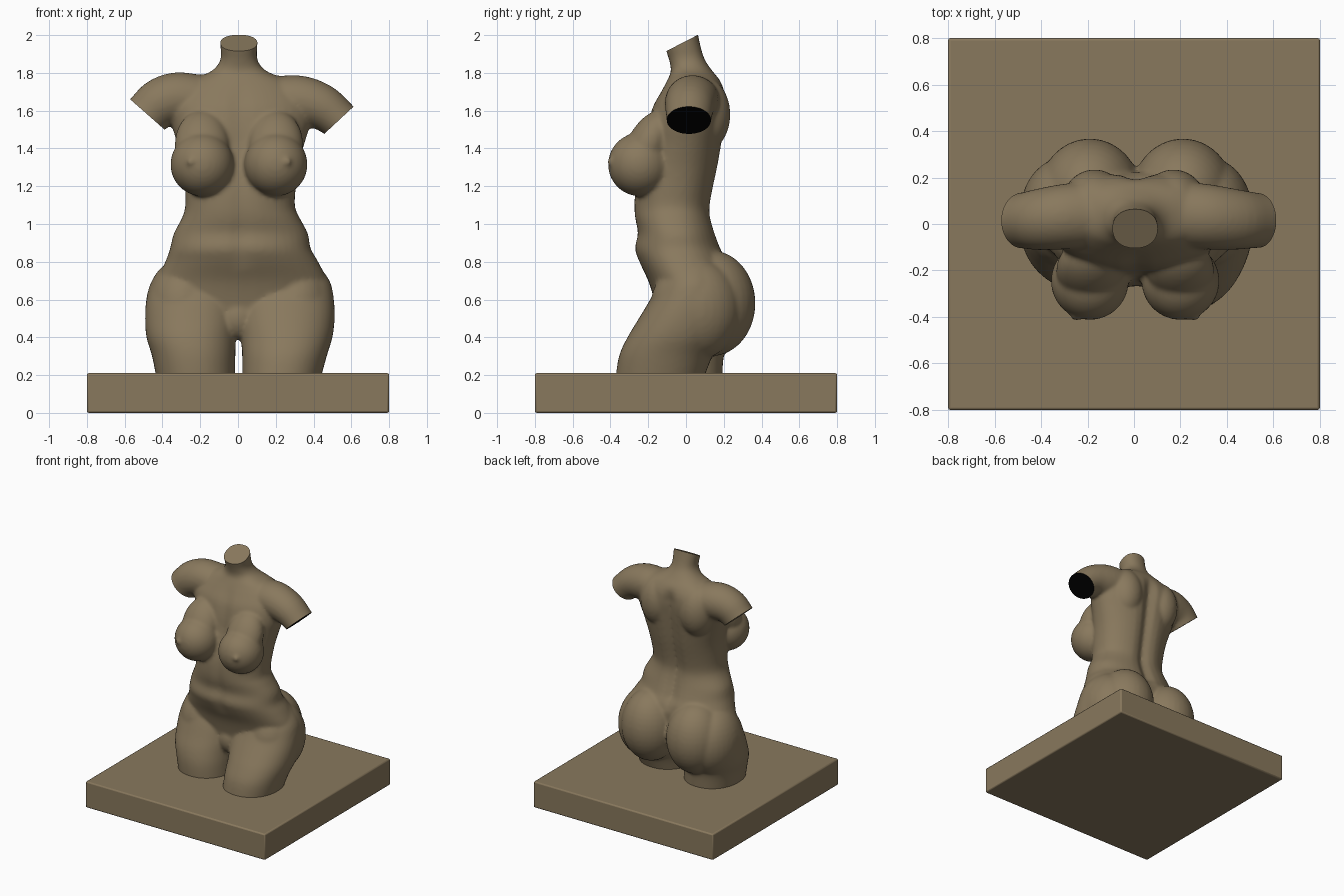
import bpy, bmesh, math
from mathutils import Vector, Matrix

if "Cube" in bpy.data.objects:
    bpy.data.objects.remove(bpy.data.objects["Cube"])


def material(name, rgb):
    m = bpy.data.materials.new(name)
    m.diffuse_color = (*rgb, 1)
    m.use_nodes = True
    m.node_tree.nodes["Principled BSDF"].inputs["Base Color"].default_value = m.diffuse_color
    return m


clay = material("clay_brown", (0.25, 0.19, 0.11))
black = material("black", (0.0, 0.0, 0.0))
bm = bmesh.new()
N = 40


def spline(rows, steps=4):
    """Smoothly resample rows of numbers."""
    out = []
    for i in range(len(rows) - 1):
        p0, p1, p2, p3 = (rows[max(0, min(len(rows) - 1, i + k))] for k in (-1, 0, 1, 2))
        for s in range(steps):
            t = s / steps
            out.append([0.5 * (2 * b + (c - a) * t + (2 * a - 5 * b + 4 * c - d) * t * t
                               + (3 * b - a - 3 * c + d) * t ** 3)
                        for a, b, c, d in zip(p0, p1, p2, p3)])
    return out + [list(rows[-1])]


def loft(rings):
    """Skin closed rings of points and cap both ends."""
    vs = [[bm.verts.new(p) for p in r] for r in rings]
    for a, b in zip(vs, vs[1:]):
        for i in range(N):
            j = (i + 1) % N
            bm.faces.new((a[i], a[j], b[j], b[i]))
    bm.faces.new(vs[0][::-1])
    bm.faces.new(vs[-1])


def upright(rows, power=2.0, back=0.0, front=0.0):
    """Loft of level sections: z, left, right, front, back, with centre grooves."""
    rings = []
    for z, xl, xr, yf, yb in spline(rows):
        ring = []
        for i in range(N):
            a = 2 * math.pi * i / N
            c, s = math.cos(a), math.sin(a)
            x = (xr - xl) / 2 * math.copysign(abs(c) ** (2 / power), c)
            y = (yb - yf) / 2 * math.copysign(abs(s) ** (2 / power), s)
            g = math.exp(-(x / 0.05) ** 2) * max(0, min(1, (z - 0.75) / 0.1, (1.75 - z) / 0.1))
            y -= g * (back if s > 0 else -front)
            ring.append(((xl + xr) / 2 + x, (yf + yb) / 2 + y, z))
        rings.append(ring)
    loft(rings)


def blob(center, radii, tilt=0.0):
    m = (Matrix.Translation(center) @ Matrix.Rotation(tilt, 4, 'X')
         @ Matrix.Diagonal((*radii, 1)))
    bmesh.ops.create_uvsphere(bm, u_segments=32, v_segments=20, radius=1, matrix=m)


def arm(rows):
    """Tube in the xz plane: x, y, z, radius in plane, radius in y."""
    rows = spline(rows)
    rings = []
    for k, (x, y, z, r, ry) in enumerate(rows):
        p, q = rows[max(0, k - 1)], rows[min(len(rows) - 1, k + 1)]
        d = Vector((q[0] - p[0], 0, q[2] - p[2])).normalized()
        n = Vector((-d.z, 0, d.x))
        rings.append([Vector((x, y, z)) + n * r * math.cos(2 * math.pi * i / N)
                      + Vector((0, ry * math.sin(2 * math.pi * i / N), 0)) for i in range(N)])
    loft(rings)


# Trunk and neck
upright([(0.42, -.12, .12, -.13, .12), (0.50, -.30, .32, -.15, .18), (0.60, -.44, .46, -.17, .20),
         (0.70, -.43, .47, -.20, .22), (0.80, -.385, .425, -.25, .22), (0.87, -.36, .385, -.275, .19),
         (0.95, -.34, .37, -.26, .16), (1.03, -.298, .328, -.275, .138), (1.09, -.28, .302, -.28, .135),
         (1.18, -.28, .305, -.275, .15), (1.30, -.29, .32, -.25, .175), (1.42, -.32, .35, -.22, .195),
         (1.52, -.35, .38, -.205, .21), (1.62, -.37, .39, -.18, .22), (1.70, -.33, .35, -.135, .21),
         (1.76, -.25, .27, -.10, .18), (1.81, -.14, .15, -.08, .14), (1.87, -.093, .103, -.09, .10),
         (1.95, -.094, .103, -.115, .075), (2.08, -.10, .108, -.14, .05)],
        power=2.2, back=0.04, front=0.014)

# Thighs, one set slightly forward
upright([(0.17, .022, .435, -.375, .09), (0.30, .022, .47, -.355, .14), (0.40, .015, .50, -.31, .20),
         (0.50, .0, .512, -.25, .22), (0.60, .0, .508, -.19, .22), (0.70, .05, .485, -.14, .20),
         (0.80, .10, .41, -.10, .16)], power=2.15)
upright([(0.17, -.43, -.014, -.285, .19), (0.30, -.455, -.014, -.285, .20), (0.40, -.485, -.01, -.265, .22),
         (0.50, -.492, .0, -.225, .22), (0.60, -.485, .0, -.185, .22), (0.70, -.45, -.05, -.14, .20),
         (0.80, -.37, -.10, -.10, .16)], power=2.15)

# Lower front of the pelvis
blob((0, -.09, .50), (.11, .085, .11))

# Paired masses: seat, hips, shoulder blades, bust
for s, dx in ((-1, 0.0), (1, 0.02)):
    blob((s * .19 + dx, .133, .58), (.22, .235, .28))
    blob((s * .29 + dx, .05, .55), (.20, .24, .27))
    blob((s * .17, .09, 1.58), (.14, .145, .20))
    blob((s * .19 + dx * .5, -.245, 1.315), (.168, .168, .168))
    blob((s * .19 + dx * .5, -.20, 1.42), (.145, .11, .20), -.5)
    blob((s * .25 + dx * .5, -.39, 1.33), (.024, .03, .024))

# Shoulders and upper arm stumps
arm([(.10, .05, 1.66, .13, .12), (.21, .04, 1.655, .13, .14), (.33, .03, 1.65, .135, .14),
     (.44, .02, 1.62, .122, .13), (.535, .015, 1.55, .106, .118), (.65, .01, 1.44, .10, .11)])
arm([(-.10, .05, 1.66, .13, .12), (-.20, .04, 1.66, .13, .14), (-.32, .03, 1.665, .138, .14),
     (-.41, .02, 1.64, .132, .132), (-.48, .015, 1.58, .122, .12), (-.59, .01, 1.47, .115, .11)])

# Fuse everything into one smooth sculpted body
bmesh.ops.recalc_face_normals(bm, faces=bm.faces)
mesh = bpy.data.meshes.new("torso")
bm.to_mesh(mesh)
bm.free()
torso = bpy.data.objects.new("torso", mesh)
bpy.context.collection.objects.link(torso)
bpy.context.view_layer.objects.active = torso
torso.select_set(True)
rm = torso.modifiers.new("fuse", 'REMESH')
rm.mode = 'VOXEL'
rm.voxel_size = 0.012
sm = torso.modifiers.new("soften", 'SMOOTH')
sm.factor = 0.5
sm.iterations = 8
bpy.ops.object.convert(target='MESH')
mesh = torso.data
mesh.materials.clear()
mesh.materials.append(clay)
mesh.materials.append(black)

# Flat cuts at the neck and both arms
bm = bmesh.new()
bm.from_mesh(mesh)
for point, normal, inside, slot in (
        ((0, -.027, 1.955), (0, -.457, .889), lambda c: c.z > 1.85, 0),
        ((.535, 0, 1.55), (.68, 0, -.73), lambda c: c.x > .40 and c.z > 1.36, 1),
        ((-.48, 0, 1.58), (-.66, 0, -.75), lambda c: c.x < -.375 and c.z > 1.36, 0)):
    faces = [f for f in bm.faces if inside(f.calc_center_median())]
    geom = set(faces)
    for f in faces:
        geom.update(f.edges)
        geom.update(f.verts)
    bmesh.ops.bisect_plane(bm, geom=list(geom), plane_co=point, plane_no=normal, clear_outer=True)
    rim = [e for e in bm.edges if e.is_boundary]
    for f in bmesh.ops.holes_fill(bm, edges=rim, sides=0)["faces"]:
        f.material_index = slot
bmesh.ops.recalc_face_normals(bm, faces=bm.faces)
bm.to_mesh(mesh)
bm.free()
bpy.ops.object.shade_smooth_by_angle(angle=math.radians(40))

# Square plinth
bpy.ops.mesh.primitive_cube_add(size=1, location=(0, 0, 0.105))
base = bpy.context.object
base.name = "plinth"
base.scale = (1.6, 1.6, 0.21)
bpy.ops.object.transform_apply(location=False, rotation=False, scale=True)
bev = base.modifiers.new("soft_edge", 'BEVEL')
bev.width = 0.01
bev.segments = 2
base.data.materials.append(clay)
bpy.ops.object.shade_smooth_by_angle(angle=math.radians(30))
